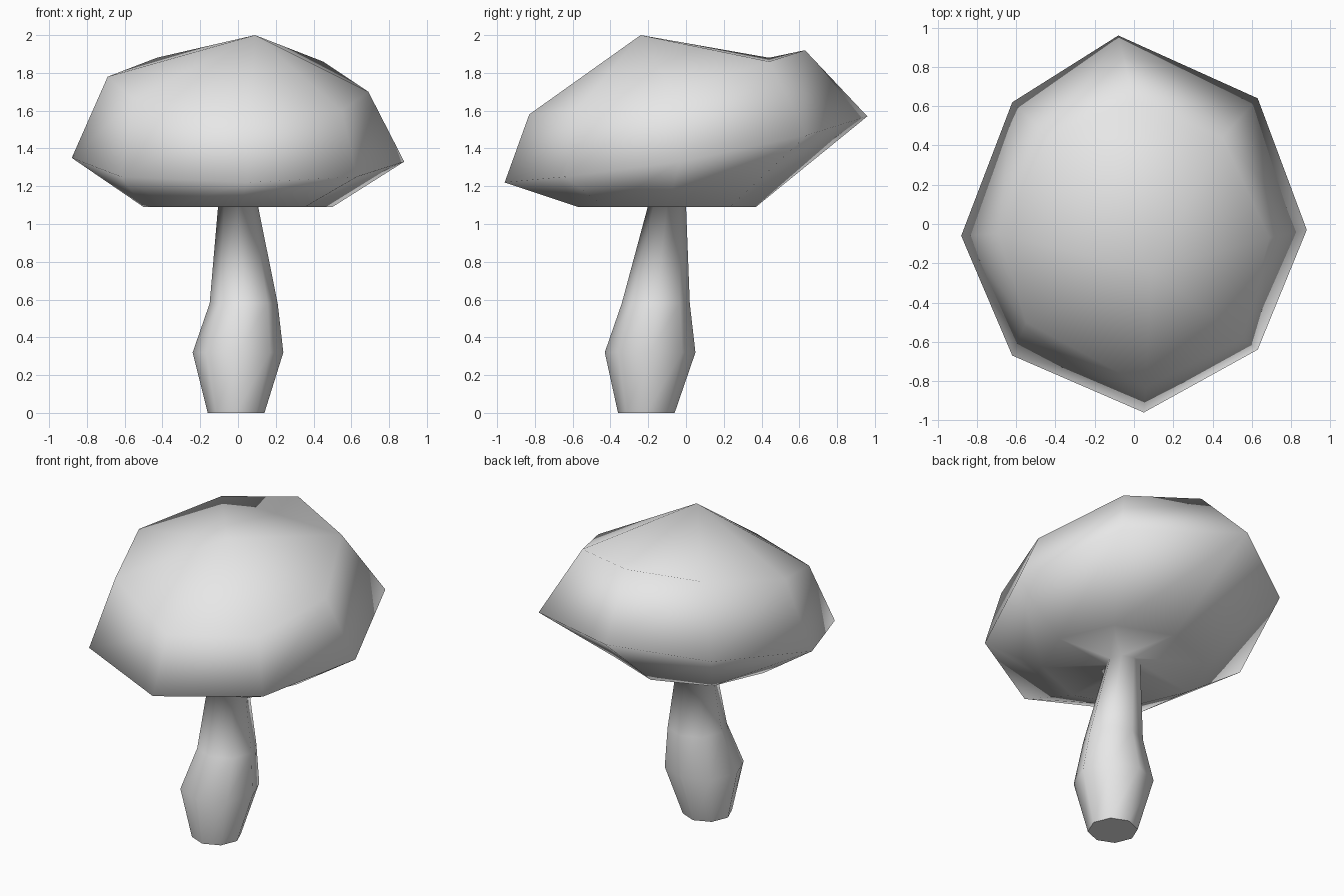
import bpy
import bmesh
from math import sin, cos, pi

if "Cube" in bpy.data.objects:
    bpy.data.objects.remove(bpy.data.objects["Cube"], do_unlink=True)

SIDES = 8

mat = bpy.data.materials.new("light_grey")
mat.use_nodes = True
grey = (0.8, 0.8, 0.8, 1)
mat.diffuse_color = grey
mat.node_tree.nodes["Principled BSDF"].inputs["Base Color"].default_value = grey

bm = bmesh.new()


def ring(points):
    return [bm.verts.new(p) for p in points]


def oval(cx, cy, rx, ry, z):
    """Eight-sided ring that starts at the front and runs towards +x."""
    steps = [2 * pi * i / SIDES for i in range(SIDES)]
    return ring([(cx + rx * sin(a), cy - ry * cos(a), z) for a in steps])


def bridge(lower, upper):
    for i in range(SIDES):
        j = (i + 1) % SIDES
        bm.faces.new((lower[i], lower[j], upper[j], upper[i]))


# stem: bulging near the ground, narrowing up to the cap
stem = [
    oval(-0.01, -0.21, 0.15, 0.15, 0),
    oval(0, -0.19, 0.24, 0.24, 0.32),
    oval(0.03, -0.16, 0.18, 0.18, 0.58),
    oval(0, -0.1, 0.105, 0.1, 1.1),
]

# cap: flat underside, tilted rim, shoulder
underside = oval(0, -0.1, 0.5, 0.47, 1.09)
rim = ring([
    (0.05, -0.96, 1.22), (0.63, -0.64, 1.25), (0.88, -0.03, 1.33), (0.63, 0.64, 1.47),
    (-0.08, 0.96, 1.57), (-0.62, 0.62, 1.47), (-0.88, -0.06, 1.35), (-0.62, -0.67, 1.25),
])
shoulder = ring([
    (0.06, -0.83, 1.58), (0.55, -0.58, 1.6), (0.69, -0.07, 1.7), (0.45, 0.44, 1.86),
    (0, 0.63, 1.92), (-0.43, 0.44, 1.88), (-0.69, -0.05, 1.78), (-0.55, -0.5, 1.66),
])
levels = stem + [underside, rim, shoulder]
for a, b in zip(levels, levels[1:]):
    bridge(a, b)

# crown: fan to the peak, with a shallow dent in front of the raised back corner
peak = bm.verts.new((0.09, -0.24, 2.0))
fan = [v for i, v in enumerate(shoulder) if i != 4]
for i, v in enumerate(fan):
    bm.faces.new((v, fan[(i + 1) % len(fan)], peak))
bm.faces.new(shoulder[3:6])

# smooth everywhere, except the flat foot
for f in bm.faces:
    f.smooth = True
foot = bm.faces.new(stem[0][::-1])
for e in foot.edges:
    e.smooth = False

bmesh.ops.recalc_face_normals(bm, faces=bm.faces)
mesh = bpy.data.meshes.new("mushroom")
bm.to_mesh(mesh)
bm.free()
mesh.materials.append(mat)
bpy.context.collection.objects.link(bpy.data.objects.new("mushroom", mesh))
